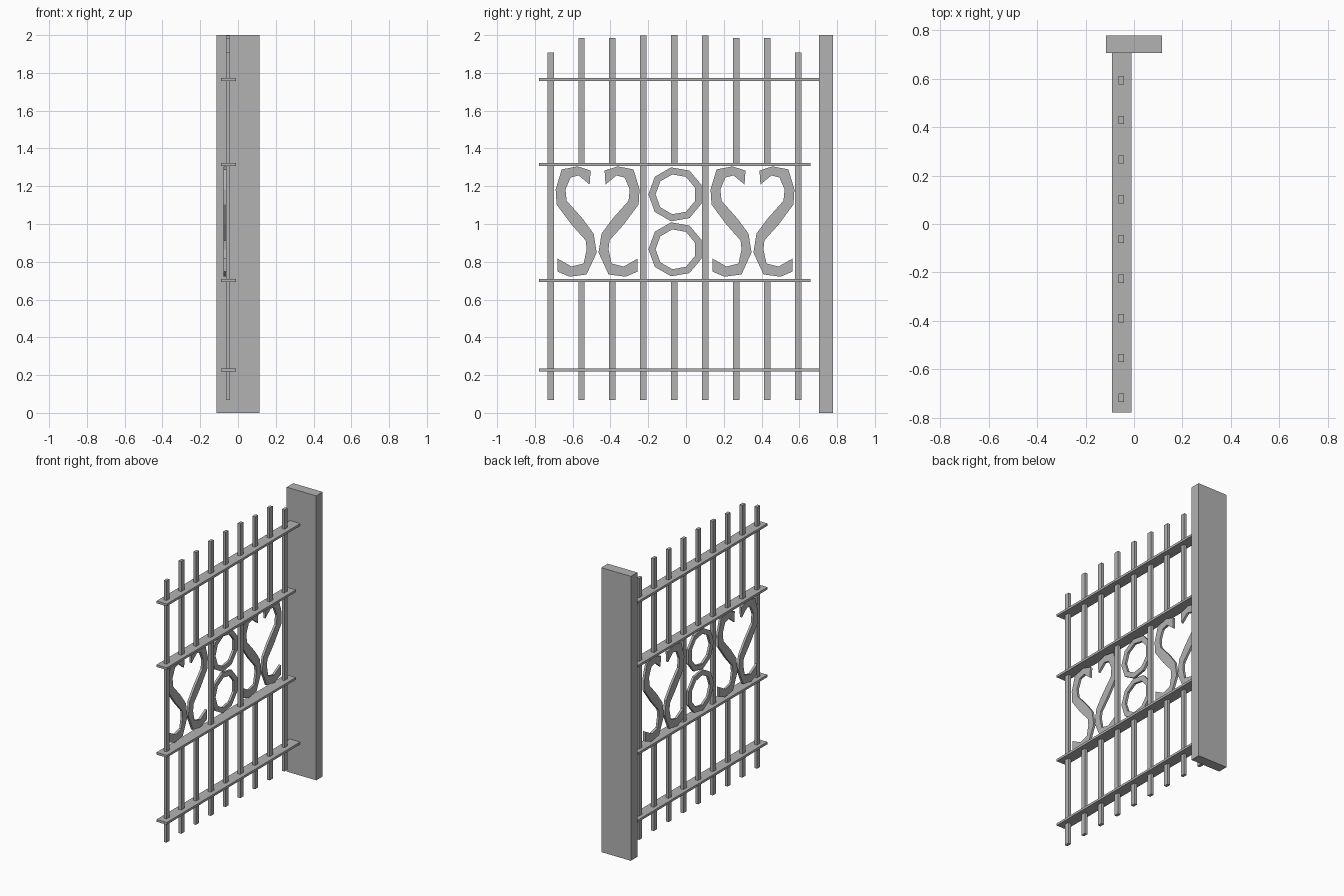
import bpy
import bmesh
from math import cos, sin, radians

default = bpy.data.objects.get("Cube")
if default:
    bpy.data.objects.remove(default, do_unlink=True)

# Single grey metal colour
grey = bpy.data.materials.new("plain_grey")
grey.use_nodes = True
COLOUR = (0.45, 0.45, 0.45, 1)
grey.diffuse_color = COLOUR
grey.node_tree.nodes["Principled BSDF"].inputs["Base Color"].default_value = COLOUR


def finish(name, bm):
    bmesh.ops.recalc_face_normals(bm, faces=bm.faces)
    mesh = bpy.data.meshes.new(name)
    bm.to_mesh(mesh)
    bm.free()
    mesh.materials.append(grey)
    obj = bpy.data.objects.new(name, mesh)
    bpy.context.collection.objects.link(obj)
    return obj


def box(name, xs, ys, zs):
    bm = bmesh.new()
    bmesh.ops.create_cube(bm, size=1)
    for v in bm.verts:
        for i, (lo, hi) in enumerate((xs, ys, zs)):
            v.co[i] = lo if v.co[i] < 0 else hi
    return finish(name, bm)


def extrude_x(bm, faces, depth):
    new = bmesh.ops.extrude_face_region(bm, geom=faces)["geom"]
    verts = [g for g in new if isinstance(g, bmesh.types.BMVert)]
    bmesh.ops.translate(bm, verts=verts, vec=(depth, 0, 0))


# Hinge post
box("post", (-0.115, 0.115), (0.705, 0.777), (0, 2))

# Horizontal rails: the outer two reach the post
for name, z, end in (("bottom_rail", 0.228, 0.705), ("lower_rail", 0.70, 0.658),
                     ("upper_rail", 1.316, 0.658), ("top_rail", 1.764, 0.705)):
    box(name, (-0.09, -0.01), (-0.777, end), (z - 0.008, z + 0.008))

# Upright bars: some are interrupted by the ornament panel
TOPS = (2.0, 1.997, 1.984, 1.984, 1.908)
for i in range(9):
    y = -0.717 + 0.1638 * i
    ys, xs = (y - 0.017, y + 0.017), (-0.063, -0.042)
    top = TOPS[abs(i - 4)]
    if i in (0, 3, 5, 8):
        box(f"full_bar_{i + 1}", xs, ys, (0.069, top))
    else:
        box(f"lower_bar_{i + 1}", xs, ys, (0.069, 0.70))
        box(f"upper_bar_{i + 1}", xs, ys, (1.316, top))

# Scroll ornaments: mirrored pairs forming hearts
PANEL_X, DEPTH = -0.078, 0.016
SCROLL = [(.037, .27), (.106, .292), (.19, .276), (.222, .17), (.217, .09),
          (.138, -.016), (.063, -.1), (.058, -.148), (.074, -.222),
          (.138, -.238), (.212, -.196), (.212, -.265), (.148, -.292),
          (.058, -.28), (.005, -.164), (.021, -.064), (.08, .016),
          (.164, .11), (.17, .17), (.143, .233), (.1, .244), (.042, .196)]
for place, centre in (("front", -0.468), ("rear", 0.352)):
    for half, side in (("a", -1), ("b", 1)):
        bm = bmesh.new()
        face = bm.faces.new([bm.verts.new((PANEL_X, centre + side * y, 1.013 + z))
                             for y, z in SCROLL])
        extrude_x(bm, [face], DEPTH)
        finish(f"{place}_scroll_{half}", bm)

# Nine-sided rings stacked in the middle
for name, z in (("lower_ring", 0.866), ("upper_ring", 1.157)):
    bm = bmesh.new()
    loops = [[bm.verts.new((PANEL_X, -0.054 - r * cos(radians(40 * k)),
                            z + r * sin(radians(40 * k)))) for k in range(9)]
             for r in (0.145, 0.107)]
    faces = [bm.faces.new((loops[0][k], loops[0][(k + 1) % 9],
                           loops[1][(k + 1) % 9], loops[1][k])) for k in range(9)]
    extrude_x(bm, faces, DEPTH)
    finish(name, bm)
